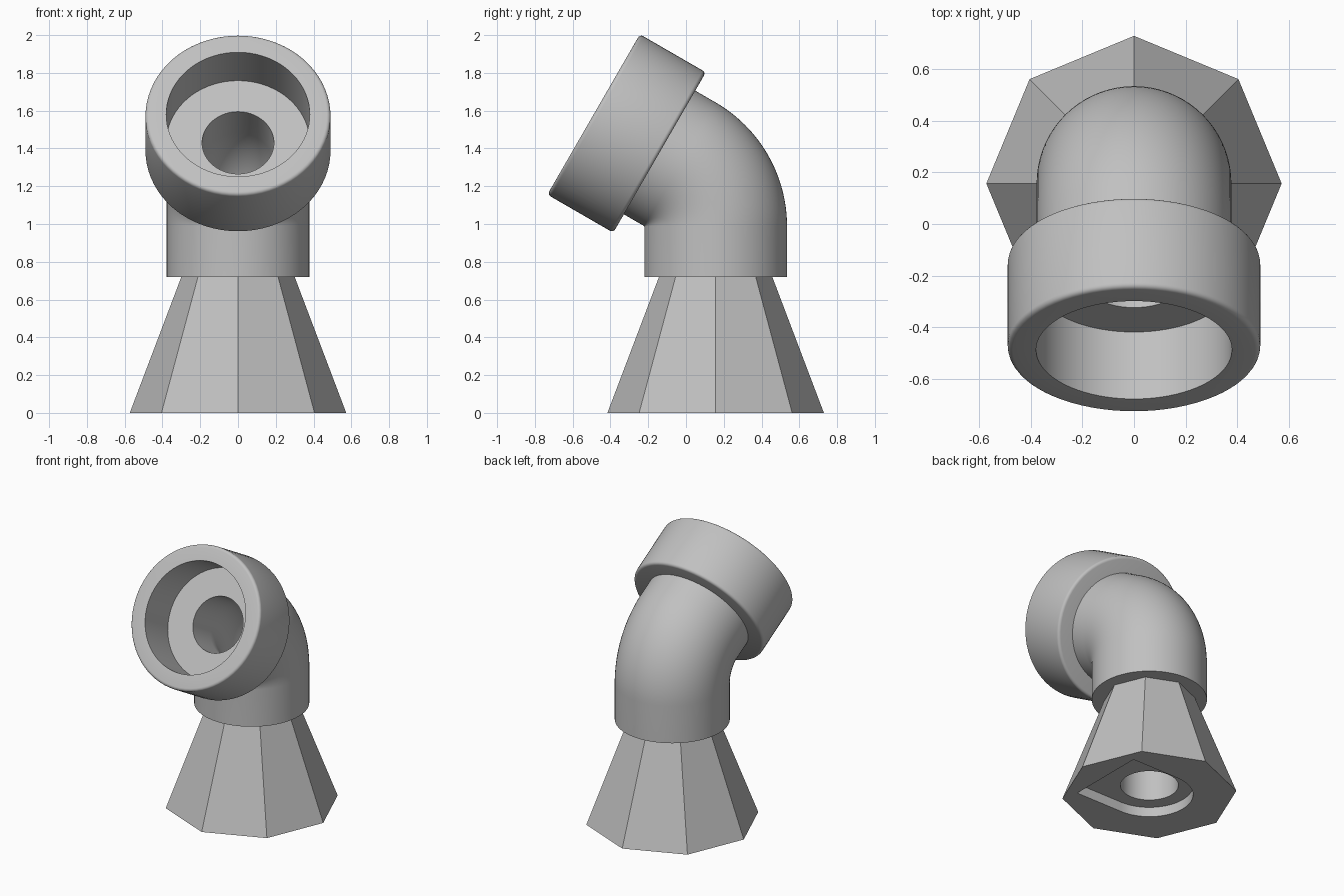
import bpy, bmesh
from math import sin, cos, pi, radians, sqrt
from mathutils import Vector, Matrix

if "Cube" in bpy.data.objects:
    bpy.data.objects.remove(bpy.data.objects["Cube"], do_unlink=True)

SIDES = 72
BASE_Y = 0.157            # centre of base and pipe
BORE, PIPE = 0.19, 0.378  # radii
JOINT_Z = 0.72            # base meets pipe
BEND = 0.38               # bend radius of the elbow
TILT = radians(60)
AXIS = Vector((0, -sin(TILT), cos(TILT)))
CUP_FRONT = Vector((0, -0.489, 1.58))
CUP_LEN, CUP_R, FILLET = 0.403, 0.49, 0.02

grey = bpy.data.materials.new("plain_grey")
grey.use_nodes = True
grey.diffuse_color = (0.53, 0.53, 0.53, 1)
grey.node_tree.nodes["Principled BSDF"].inputs["Base Color"].default_value = grey.diffuse_color


def finish(bm, name, smooth):
    bmesh.ops.recalc_face_normals(bm, faces=bm.faces)
    mesh = bpy.data.meshes.new(name)
    bm.to_mesh(mesh)
    bm.free()
    mesh.materials.append(grey)
    ob = bpy.data.objects.new(name, mesh)
    bpy.context.collection.objects.link(ob)
    bpy.ops.object.select_all(action='DESELECT')
    bpy.context.view_layer.objects.active = ob
    ob.select_set(True)
    if smooth:
        bpy.ops.object.shade_smooth_by_angle(angle=radians(35))
    return ob


def loop(bm, points):
    return [bm.verts.new(p) for p in points]


def circle(r, z, n=SIDES):
    return [Vector((r * cos(2 * pi * i / n), r * sin(2 * pi * i / n), z)) for i in range(n)]


def bridge(bm, a, b):
    n = len(a)
    for i in range(n):
        j = (i + 1) % n
        bm.faces.new((a[i], a[j], b[j], b[i]))


def fill_between(bm, a, b):
    edges = []
    for ring in (a, b):
        for i, v in enumerate(ring):
            pair = (v, ring[(i + 1) % len(ring)])
            edges.append(bm.edges.get(pair) or bm.edges.new(pair))
    bmesh.ops.triangle_fill(bm, edges=edges, use_beauty=True, normal=(0, 0, -1))


# Octagonal base with a D-shaped socket underneath and a bore through it
def socket(z, r=0.287, flat=0.377):
    arc = [Vector((-r * sin(pi * i / 32), r * cos(pi * i / 32), z)) for i in range(33)]
    return [Vector((flat, r, z))] + arc + [Vector((flat, -r, z))]


bm = bmesh.new()
foot, top = loop(bm, circle(0.573, 0, 8)), loop(bm, circle(0.30, JOINT_Z, 8))
mouth, roof = loop(bm, socket(0)), loop(bm, socket(0.07))
bore_low, bore_top = loop(bm, circle(BORE, 0.07)), loop(bm, circle(BORE, JOINT_Z))
for a, b in ((foot, top), (mouth, roof), (bore_low, bore_top)):
    bridge(bm, a, b)
fill_between(bm, foot, mouth)
fill_between(bm, roof, bore_low)
fill_between(bm, top, bore_top)
bmesh.ops.translate(bm, verts=bm.verts, vec=(0, BASE_Y, 0))
finish(bm, "octagonal_base", True)

# Elbow pipe: one path swept with an outer and an inner radius
normal = Vector((0, cos(TILT), sin(TILT)))
hinge_y = BASE_Y - BEND
hinge_z = (normal.dot(CUP_FRONT) - BEND - normal.y * hinge_y) / normal.z
stations = [(Vector((0, BASE_Y, JOINT_Z)), 0)]
for i in range(25):
    t = TILT * i / 24
    stations.append((Vector((0, hinge_y + BEND * cos(t), hinge_z + BEND * sin(t))), t))
stations.append((CUP_FRONT - AXIS * CUP_LEN, TILT))

bm = bmesh.new()
ends = []
for radius in (PIPE, BORE):
    rings = []
    for centre, t in stations:
        m = Matrix.Translation(centre) @ Matrix.Rotation(t, 4, 'X')
        rings.append(loop(bm, [m @ p for p in circle(radius, 0)]))
    for a, b in zip(rings, rings[1:]):
        bridge(bm, a, b)
    ends.append(rings)
bridge(bm, ends[0][0], ends[1][0])
bridge(bm, ends[0][-1], ends[1][-1])
finish(bm, "elbow_pipe", True)

# Cup: turned profile (radius, height along axis) with rounded outer edges
profile = [(BORE, 0)]
for height, start in ((FILLET, -90), (CUP_LEN - FILLET, 0)):
    for i in range(5):
        t = radians(start + 90 * i / 4)
        profile.append((CUP_R - FILLET + FILLET * cos(t), height + FILLET * sin(t)))
profile += [(0.38, CUP_LEN), (0.38, CUP_LEN - 0.30), (BORE, CUP_LEN - 0.30)]

bm = bmesh.new()
rings = [loop(bm, circle(r, z)) for r, z in profile]
for a, b in zip(rings, rings[1:] + rings[:1]):
    bridge(bm, a, b)
place = Matrix.Translation(CUP_FRONT - AXIS * CUP_LEN) @ Matrix.Rotation(TILT, 4, 'X')
bmesh.ops.transform(bm, matrix=place, verts=bm.verts)
finish(bm, "socket_cup", True)
